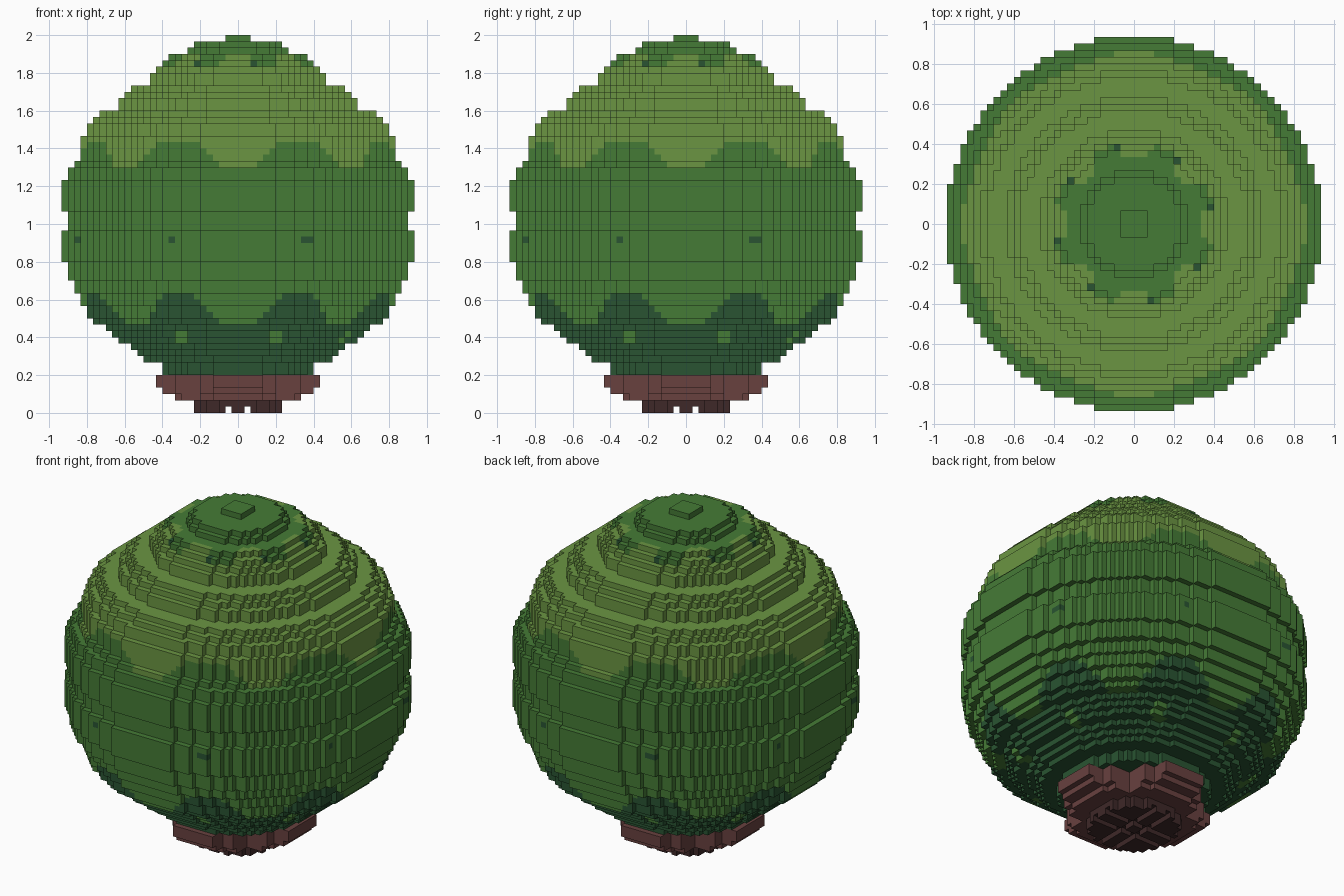
import bpy
import bmesh
import math
from mathutils import Vector

cube = bpy.data.objects.get("Cube")
if cube:
    bpy.data.objects.remove(cube, do_unlink=True)

UNIT = 1 / 30  # edge of one block


def material(name, rgb):
    linear = [((c / 255 + 0.055) / 1.055) ** 2.4 for c in rgb] + [1]
    mat = bpy.data.materials.new(name)
    mat.use_nodes = True
    mat.diffuse_color = linear
    bsdf = mat.node_tree.nodes["Principled BSDF"]
    bsdf.inputs["Base Color"].default_value = linear
    bsdf.inputs["Roughness"].default_value = 0.9
    return mat


LEAVES = [material("light green", (107, 149, 66)),
          material("mid green", (69, 123, 54)),
          material("dark green", (41, 84, 50))]
BARK = [material("brown bark", (104, 65, 63)),
        material("dark bark", (62, 40, 40))]
LIGHT, MID, DARK = range(3)


def disc(half_width, layer):
    """Blocks of one round layer."""
    span = range(-half_width, half_width)
    return {(i, j, layer) for i in span for j in span
            if math.hypot(i + 0.5, j + 0.5) < half_width + 0.15}


def block_object(name, cells, mats, colour):
    """Skin a set of blocks, keeping only the outside faces."""
    bm = bmesh.new()
    corners = {}

    def corner(p):
        key = tuple(round(c * 2) for c in p)
        if key not in corners:
            corners[key] = bm.verts.new(p * UNIT)
        return corners[key]

    for cell in sorted(cells):
        centre = Vector(cell) + Vector((0.5, 0.5, 0.5))
        for axis in range(3):
            for sign in (-1, 1):
                n = Vector((0, 0, 0))
                n[axis] = sign
                if tuple(int(a + b) for a, b in zip(cell, n)) in cells:
                    continue
                u = Vector((0, 0, 0))
                u[(axis + 1) % 3] = 0.5
                v = n.cross(u)
                mid = centre + n / 2
                ring = (mid - u - v, mid + u - v, mid + u + v, mid - u + v)
                face = bm.faces.new([corner(p) for p in ring])
                face.material_index = colour(centre)
    mesh = bpy.data.meshes.new(name)
    bm.to_mesh(mesh)
    bm.free()
    for mat in mats:
        mesh.materials.append(mat)
    obj = bpy.data.objects.new(name, mesh)
    bpy.context.collection.objects.link(obj)
    return obj


# Foliage: (half width, number of layers) from the bottom up
PROFILE = [(12, 2), (15, 1), (16, 1), (17, 1), (19, 1), (20, 1), (21, 1),
           (23, 1), (24, 2), (25, 2), (26, 2), (27, 3), (28, 5), (27, 3),
           (28, 5), (27, 2), (26, 1), (25, 4), (24, 2), (23, 1), (22, 1),
           (19, 2), (18, 1), (17, 1), (14, 2), (13, 1), (12, 1), (11, 1),
           (8, 1), (7, 1), (2, 1)]
foliage = set()
layer = 6
for half_width, count in PROFILE:
    for _ in range(count):
        foliage |= disc(half_width, layer)
        layer += 1


def leaf_colour(c):
    """Colour bands with scalloped edges repeating eight times around."""
    angle = math.atan2(c.y, c.x)
    radius = math.hypot(c.x, c.y)
    wave = math.cos(8 * angle)
    ripple = 0.5 * math.cos(24 * angle)
    turn = math.degrees(angle) % 45
    level = math.floor(c.z)
    if level >= 52:  # crown cap with dark flecks
        if level < 57 and abs(turn - 13) < 2.4 and 11 < radius < 12:
            return DARK
        return MID if radius < 11 - 1.6 * wave + ripple else LIGHT
    if level > 40.8 - 2.3 * wave + ripple:
        return LIGHT
    if level < 16 - 2.5 * wave + ripple:
        patch = level in (11, 12) and abs(turn - 18) < 3
        return MID if patch else DARK
    if level == 27 and abs(turn - 23) < 1.5:
        return DARK
    return MID


block_object("foliage", foliage, LEAVES, leaf_colour)

# Root flare: four spreading arms along the axes
roots = set()
for level, reach in enumerate((10, 12, 13, 13), start=2):
    for i, j, k in disc(reach, level):
        x, y = abs(i + 0.5), abs(j + 0.5)
        if min(x, y) < (6 if max(x, y) < 10 else 4):
            roots.add((i, j, k))
block_object("root_flare", roots, BARK, lambda c: 0)

# Trunk foot: dark disc with grooves cut across its underside
foot = disc(7, 1) | {(i, j, k) for i, j, k in disc(7, 0)
                     if not {i, j} & {-2, 1}}
block_object("trunk_foot", foot, BARK, lambda c: 1)
